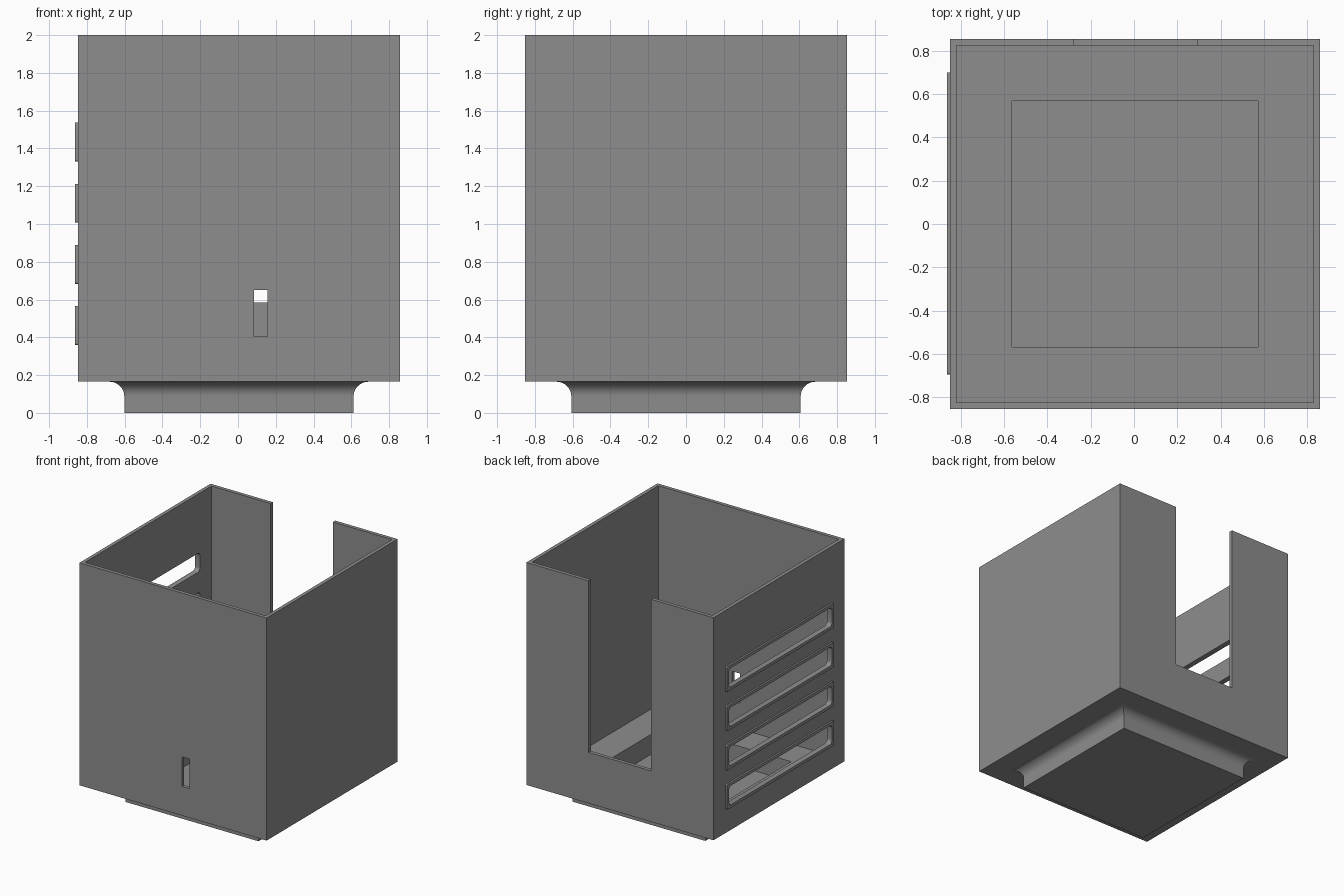
import bpy, bmesh, math

if "Cube" in bpy.data.objects:
    bpy.data.objects.remove(bpy.data.objects["Cube"])

CX = 0.005                      # centre of the box body in x
H = 0.853                       # half width of the box
WALL = 0.03
Z0, Z1 = 0.165, 2.0             # underside and rim of the box
FLOOR = 0.195

grey = bpy.data.materials.new("plain grey")
grey.diffuse_color = (0.27, 0.27, 0.27, 1)
grey.use_nodes = True
grey.node_tree.nodes["Principled BSDF"].inputs["Base Color"].default_value = grey.diffuse_color


def make(name, bm, helper=False):
    bmesh.ops.recalc_face_normals(bm, faces=bm.faces)
    me = bpy.data.meshes.new(name)
    bm.to_mesh(me)
    bm.free()
    ob = bpy.data.objects.new(name, me)
    bpy.context.collection.objects.link(ob)
    me.materials.append(grey)
    ob.hide_render = helper
    return ob


def loft(name, rings):
    """Closed solid through square rings given as (half width, z)."""
    bm = bmesh.new()
    loops = [[bm.verts.new((CX + sx * h, sy * h, z))
              for sx, sy in ((-1, -1), (1, -1), (1, 1), (-1, 1))] for h, z in rings]
    for a, b in zip(loops, loops[1:]):
        for i in range(4):
            j = (i + 1) % 4
            bm.faces.new((a[i], a[j], b[j], b[i]))
    bm.faces.new(loops[0])
    bm.faces.new(loops[-1])
    return make(name, bm)


def block(name, x0, x1, y0, y1, z0, z1, radius=0.0, helper=False):
    """Block; radius rounds the four edges running along x."""
    bm = bmesh.new()
    bmesh.ops.create_cube(bm, size=1)
    for v in bm.verts:
        v.co = (x1 if v.co.x > 0 else x0, y1 if v.co.y > 0 else y0, z1 if v.co.z > 0 else z0)
    if radius:
        edges = [e for e in bm.edges if abs(e.verts[0].co.x - e.verts[1].co.x) > 1e-4]
        bmesh.ops.bevel(bm, geom=edges, offset=radius, segments=5, profile=0.5, affect='EDGES')
    return make(name, bm, helper)


def cut(target, cutter):
    mod = target.modifiers.new("cut", 'BOOLEAN')
    mod.operation = 'DIFFERENCE'
    mod.solver = 'EXACT'
    mod.object = cutter
    bpy.context.view_layer.objects.active = target
    bpy.ops.object.modifier_apply(modifier=mod.name)
    bpy.data.objects.remove(cutter)


# Body: foot, concave fillet, outer walls, inner walls, floor and sunken pit
B, R, PIT = 0.607, 0.078, 0.567
fillet = [(B + R * (1 - math.cos(a)), Z0 - R + R * math.sin(a))
          for a in (math.pi / 2 * i / 10 for i in range(11))]
body = loft("box_body", [(B, 0)] + fillet + [
    (H, Z0), (H, Z1), (H - WALL, Z1), (H - WALL, FLOOR), (PIT, FLOOR), (PIT, 0.03)])

# Tall open notch in the back and small slot in the front
cut(body, block("notch_cutter", -0.28, 0.29, 0.7, 1.0, 0.585, 2.2, helper=True))
cut(body, block("slot_cutter", 0.085, 0.155, -1.0, -0.7, 0.405, 0.65, helper=True))

# Four framed vents on the left side
RIM = 0.025
for i in range(4):
    z0 = 0.36 + i * 0.3235
    z1 = z0 + 0.206
    opening = (-0.695 + RIM, 0.698 - RIM, z0 + RIM, z1 - RIM, 0.03, True)
    frame = block(f"vent_frame_{i + 1}", -0.863, CX - H + 0.003, -0.695, 0.698, z0, z1, 0.01)
    cut(frame, block("vent_cutter", -1.0, -0.7, *opening))
    cut(body, block("vent_cutter", -1.0, -0.7, *opening))

# Smooth the fillet and rounded corners, keep hard edges
for ob in bpy.context.collection.objects:
    ob.select_set(True)
bpy.context.view_layer.objects.active = body
bpy.ops.object.shade_smooth_by_angle(angle=math.radians(30))
